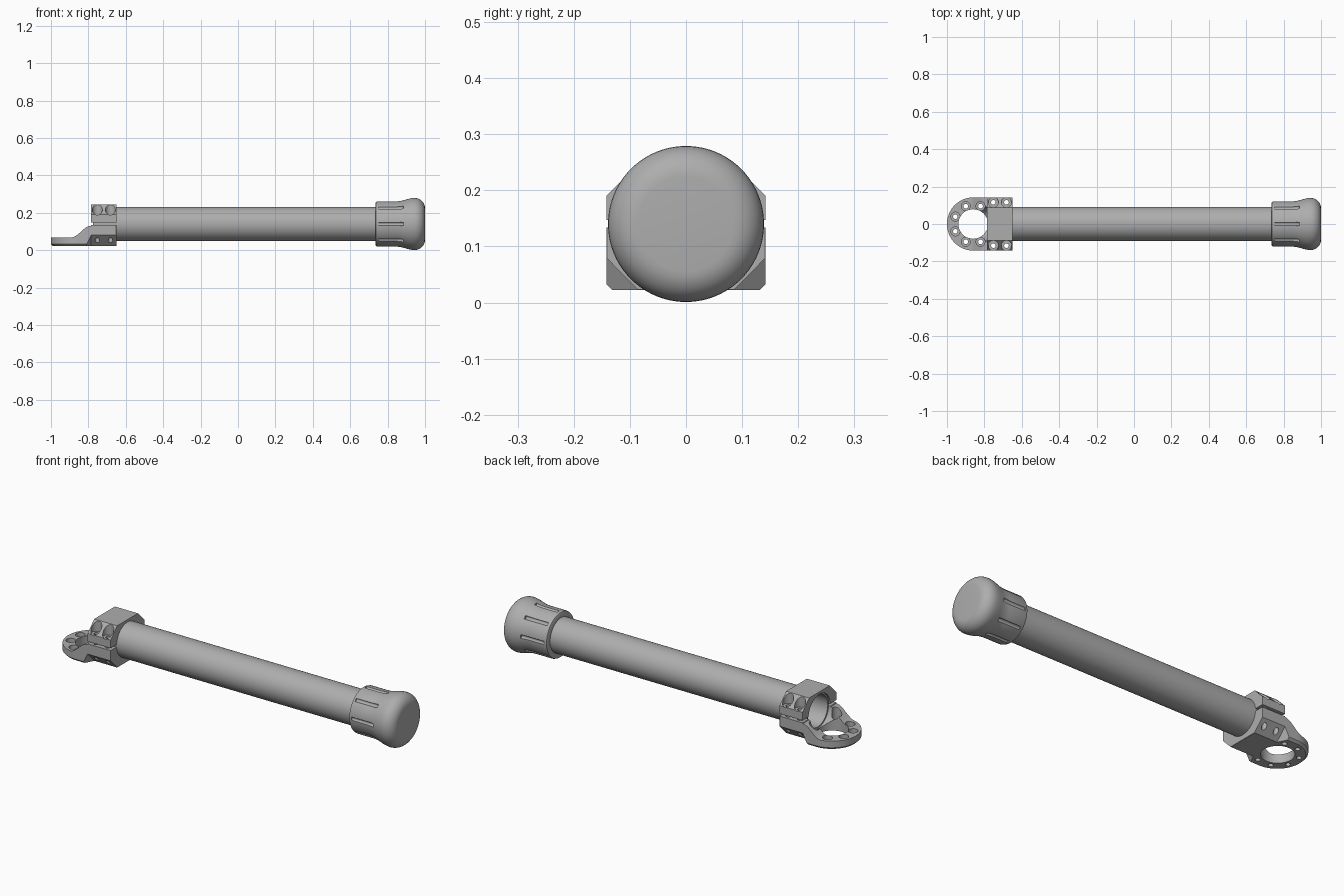
import bpy, bmesh, math
from mathutils import Matrix, Vector

if "Cube" in bpy.data.objects:
    bpy.data.objects.remove(bpy.data.objects["Cube"])

grey = bpy.data.materials.new("satin_grey")
grey.use_nodes = True
COLOR = (0.42, 0.42, 0.42, 1)
grey.diffuse_color = COLOR
grey.node_tree.nodes["Principled BSDF"].inputs["Base Color"].default_value = COLOR

AXIS = 0.14            # height of the tube centre line
RING = -0.86           # x of the ring centre
CLAMP0, CLAMP1 = -0.785, -0.65
HALF = 0.142


def make(name, bm):
    bmesh.ops.recalc_face_normals(bm, faces=bm.faces)
    mesh = bpy.data.meshes.new(name)
    bm.to_mesh(mesh)
    bm.free()
    ob = bpy.data.objects.new(name, mesh)
    bpy.context.collection.objects.link(ob)
    mesh.materials.append(grey)
    return ob


def activate(ob):
    bpy.ops.object.select_all(action='DESELECT')
    ob.select_set(True)
    bpy.context.view_layer.objects.active = ob


def smooth(ob, angle=30):
    activate(ob)
    bpy.ops.object.shade_smooth_by_angle(angle=math.radians(angle))


def boolean(ob, cutter, operation='DIFFERENCE'):
    mod = ob.modifiers.new("cut", 'BOOLEAN')
    mod.operation, mod.solver, mod.object = operation, 'EXACT', cutter
    activate(ob)
    bpy.ops.object.modifier_apply(modifier=mod.name)
    bpy.data.objects.remove(cutter)


def prism(name, points, offset):
    """Extrude a closed outline of 3D points along an offset."""
    bm = bmesh.new()
    face = bm.faces.new([bm.verts.new(p) for p in points])
    new = bmesh.ops.extrude_face_region(bm, geom=[face])["geom"]
    bmesh.ops.translate(bm, vec=offset, verts=[v for v in new if isinstance(v, bmesh.types.BMVert)])
    return make(name, bm)


def rod(name, start, end, radius, sides=32):
    start, end = Vector(start), Vector(end)
    d = end - start
    turn = d.to_track_quat('Z', 'Y').to_matrix().to_4x4()
    bm = bmesh.new()
    bmesh.ops.create_cone(bm, cap_ends=True, segments=sides, radius1=radius, radius2=radius,
                          depth=d.length, matrix=Matrix.Translation((start + end) / 2) @ turn)
    return make(name, bm)


def lathe(name, profile, steps=96):
    """Spin (x, radius) points around the tube centre line."""
    bm = bmesh.new()
    verts = [bm.verts.new((x, 0, AXIS + r)) for x, r in profile]
    edges = [bm.edges.new(pair) for pair in zip(verts, verts[1:])]
    bmesh.ops.spin(bm, geom=verts + edges, cent=(0, 0, AXIS), axis=(1, 0, 0),
                   angle=math.tau, steps=steps)
    bmesh.ops.remove_doubles(bm, verts=bm.verts, dist=1e-5)
    return make(name, bm)


# Hollow tube
tube = lathe("tube", [(-0.775, 0.084), (-0.775, 0.092), (0.9, 0.092), (0.9, 0.084), (-0.775, 0.084)])
smooth(tube)

# End cap: straight grip that flares into a rounded knob
profile = [(0.735, 0), (0.735, 0.112), (0.738, 0.118), (0.746, 0.121), (0.84, 0.121), (0.862, 0.1225),
           (0.882, 0.126), (0.9, 0.131), (0.918, 0.136), (0.934, 0.1385), (0.945, 0.139)]
for i in range(1, 9):
    a = math.radians(90 * i / 8)
    profile.append((0.945 + 0.055 * math.sin(a), 0.084 + 0.055 * math.cos(a)))
profile.append((1.0, 0))
cap = lathe("end_cap", profile)
for i in range(8):
    a = math.tau * i / 8
    y, z = 0.124 * math.cos(a), AXIS + 0.124 * math.sin(a)
    boolean(cap, rod("groove", (0.752, y, z), (0.885, y, z), 0.0095, 16))
bore = rod("bore", (0.7, 0, AXIS), (0.9, 0, AXIS), 0.088, 96)
boolean(cap, bore)
smooth(cap)

# Lower bracket: side profile with a curved rise from ring plate to clamp
side = [(-1.0, 0.022), (CLAMP1, 0.022), (CLAMP1, 0.134), (CLAMP0, 0.134)]
for i in range(9):
    t = i / 8
    side.append((CLAMP0 - 0.002 - 0.105 * t, 0.068 + 0.062 * (1 + math.cos(math.pi * t)) / 2))
side.append((-1.0, 0.068))
bracket = prism("lower_bracket", [(x, -0.2, z) for x, z in side], (0, 0.4, 0))

# Rounded plan outline with a softened rim
plan = [(CLAMP1 + 0.01, -HALF), (CLAMP1 + 0.01, HALF)]
for i in range(49):
    a = math.pi / 2 + math.pi * i / 48
    plan.append((RING + 0.14 * math.cos(a), HALF * math.sin(a)))
outline = prism("outline", [(x, y, 0.022) for x, y in plan], (0, 0, 0.3))
bevel = outline.modifiers.new("rim", 'BEVEL')
bevel.width, bevel.segments, bevel.limit_method = 0.011, 1, 'ANGLE'
bevel.angle_limit = math.radians(40)
activate(outline)
bpy.ops.object.modifier_apply(modifier="rim")
boolean(bracket, outline, 'INTERSECT')

# Central opening and tube seat
boolean(bracket, rod("opening", (RING, 0, -0.1), (RING, 0, 0.4), 0.079, 64))
boolean(bracket, rod("seat", (RING, 0, AXIS), (-0.5, 0, AXIS), 0.092, 96))

# Sloping lower corners beneath the clamp
for s in (-1, 1):
    bm = bmesh.new()
    for x0, x1, x2 in ((-0.785, -0.785, -0.825), (-0.6, -0.6, -0.6)):
        for x, y, z in ((x0, 0.152, 0.09), (x1, 0.075, 0.012), (x2, 0.152, 0.012)):
            bm.verts.new((x, s * y, z))
    bmesh.ops.convex_hull(bm, input=bm.verts)
    boolean(bracket, make("corner", bm))

# Ring screw holes with counterbores, and shallow recesses between them
for k in range(8):
    a = math.radians(22.5 + 45 * k)
    x, y = RING + 0.103 * math.cos(a), 0.103 * math.sin(a)
    if x > CLAMP0:
        continue
    boolean(bracket, rod("counterbore", (x, y, 0.042), (x, y, 0.3), 0.024))
    boolean(bracket, rod("screw_hole", (x, y, -0.1), (x, y, 0.1), 0.0125))

# Upper clamp: block with sloping shoulders
section = [(-HALF, 0.147), (HALF, 0.147), (HALF, 0.19), (0.087, 0.245), (-0.087, 0.245), (-HALF, 0.19)]
clamp = prism("upper_clamp", [(CLAMP0, y, z) for y, z in section], (CLAMP1 - CLAMP0, 0, 0))
boolean(clamp, rod("seat", (-1, 0, AXIS), (-0.5, 0, AXIS), 0.092, 96))

# Clamp bolt holes through both halves
for x in (-0.752, -0.682):
    for s in (-1, 1):
        y = s * 0.116
        boolean(clamp, rod("pocket", (x, y, 0.187), (x, y, 0.4), 0.027))
        boolean(clamp, rod("bolt_hole", (x, y, 0), (x, y, 0.4), 0.0125))
        boolean(bracket, rod("bolt_hole", (x, y, 0), (x, y, 0.4), 0.0125))

for ob in (bracket, clamp):
    smooth(ob, 25)
